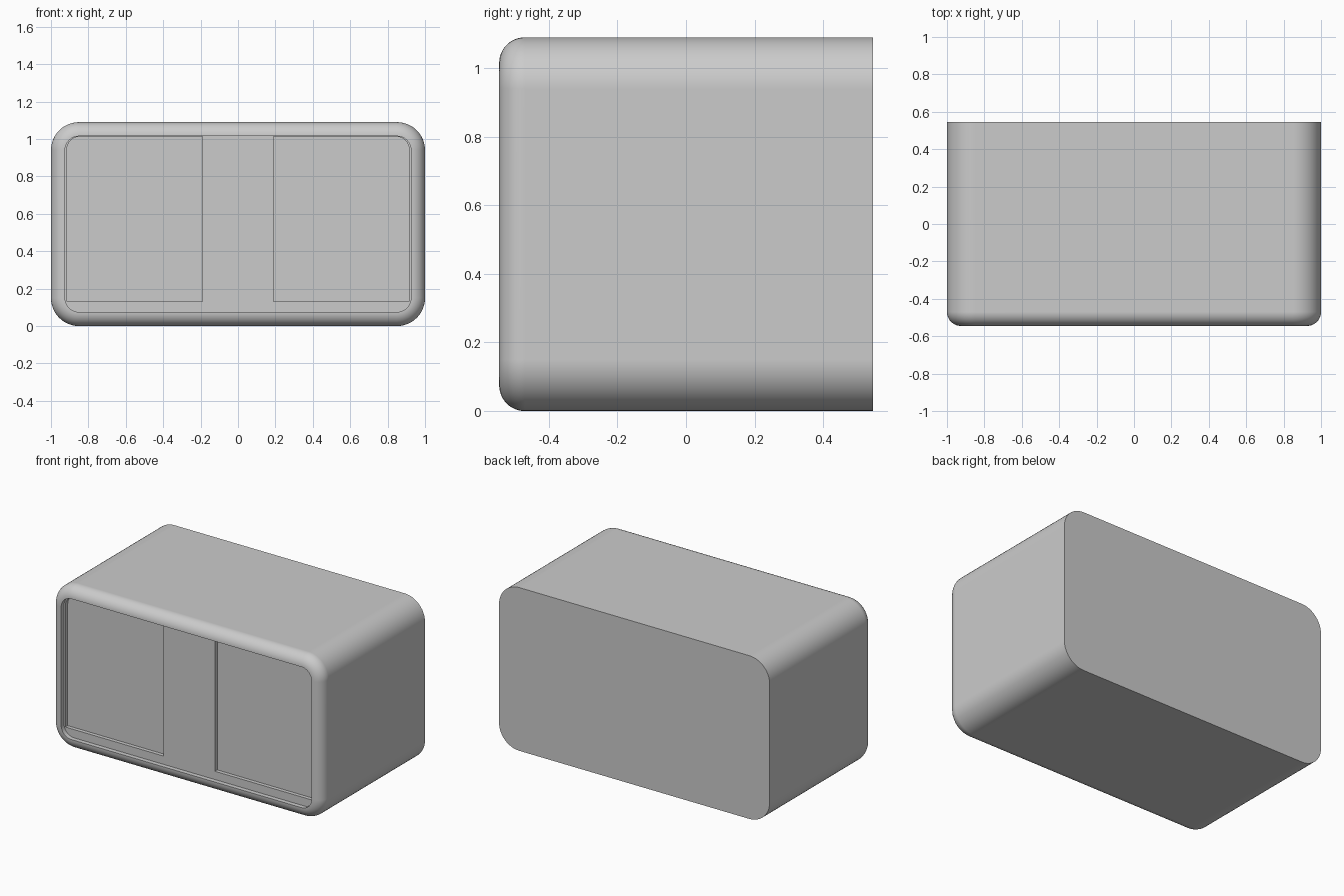
import bpy, bmesh, math

W, D, H = 2.0, 1.09, 1.09
FRONT, BACK, MID = -D / 2, D / 2, H / 2
FILLET, CORNER = 0.075, 0.15
RECESS, POCKET = 0.03, 0.025

if "Cube" in bpy.data.objects:
    bpy.data.objects.remove(bpy.data.objects["Cube"])

grey = bpy.data.materials.new("plain_grey")
grey.use_nodes = True
grey.diffuse_color = (0.6, 0.6, 0.6, 1)
grey.node_tree.nodes["Principled BSDF"].inputs["Base Color"].default_value = (0.6, 0.6, 0.6, 1)


def outline(x0, x1, z0, z1, radii, steps=12):
    """Rounded rectangle; radii run top right, top left, bottom left, bottom right."""
    points = []
    corners = [(x1, z1, -1, -1), (x0, z1, 1, -1), (x0, z0, 1, 1), (x1, z0, -1, 1)]
    for i, ((x, z, sx, sz), r) in enumerate(zip(corners, radii)):
        n = steps if r else 0
        for k in range(n + 1):
            a = math.pi / 2 * (i + k / max(n, 1))
            points.append((x + sx * r + r * math.cos(a), z + sz * r + r * math.sin(a)))
    return points


def loft(name, rings):
    """Skin a list of (y, outline) rings and cap both ends."""
    bm = bmesh.new()
    loops = [[bm.verts.new((x, y, z)) for x, z in pts] for y, pts in rings]
    for a, b in zip(loops, loops[1:]):
        for i in range(len(a)):
            j = (i + 1) % len(a)
            bm.faces.new((a[i], a[j], b[j], b[i]))
    bm.faces.new(loops[0])
    bm.faces.new(loops[-1])
    bmesh.ops.recalc_face_normals(bm, faces=bm.faces)
    mesh = bpy.data.meshes.new(name)
    bm.to_mesh(mesh)
    bm.free()
    obj = bpy.data.objects.new(name, mesh)
    mesh.materials.append(grey)
    bpy.context.collection.objects.link(obj)
    return obj


def shell(inset):
    return outline(-W / 2 + inset, W / 2 - inset, inset, H - inset, [CORNER - inset] * 4)


# Cabinet body: square back, filleted front rim, shallow recess
rings = [(BACK, shell(0))]
for k in range(13):
    a = math.pi / 2 * k / 12
    rings.append((FRONT + FILLET * (1 - math.sin(a)), shell(FILLET * (1 - math.cos(a)))))
rings.append((FRONT + RECESS, shell(FILLET)))
body = loft("cabinet_body", rings)
bpy.context.view_layer.objects.active = body
body.select_set(True)

# Two pockets sunk into the recess floor
for side, x0, x1, radii in (("left", 0.19, 0.915, (0.07, 0, 0, 0)),
                            ("right", -0.915, -0.19, (0, 0.07, 0, 0))):
    pts = outline(x0, x1, 0.13, H - FILLET - 0.002, radii)
    cutter = loft(side + "_pocket_cutter",
                  [(FRONT + 0.01, pts), (FRONT + RECESS + POCKET, pts)])
    cutter.hide_render = True
    mod = body.modifiers.new(side + "_pocket", "BOOLEAN")
    mod.operation, mod.solver, mod.object = "DIFFERENCE", "EXACT", cutter
    bpy.ops.object.modifier_apply(modifier=mod.name)
    bpy.data.objects.remove(cutter)

bpy.ops.object.shade_smooth_by_angle(angle=math.radians(30))
weighted = body.modifiers.new("flat_panels", "WEIGHTED_NORMAL")
weighted.keep_sharp = True
